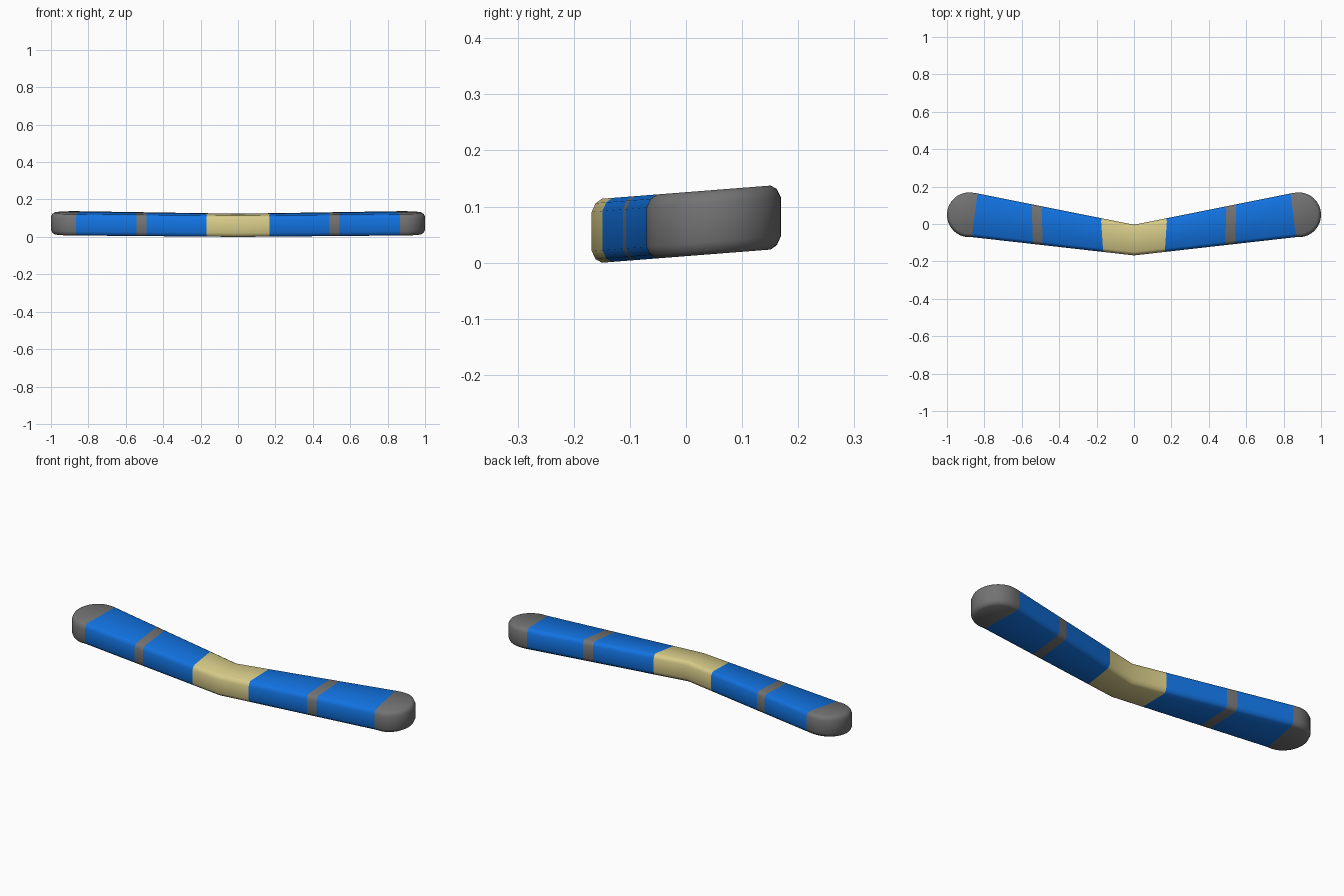
import bpy, bmesh, math
from mathutils import Vector

if "Cube" in bpy.data.objects:
    bpy.data.objects.remove(bpy.data.objects["Cube"])


def make_material(name, rgb):
    m = bpy.data.materials.new(name)
    m.diffuse_color = (*rgb, 1)
    m.use_nodes = True
    m.node_tree.nodes["Principled BSDF"].inputs["Base Color"].default_value = m.diffuse_color
    return m


mats = [make_material("sand_yellow", (0.68, 0.60, 0.25)),
        make_material("bright_blue", (0.006, 0.17, 0.75)),
        make_material("mid_grey", (0.17, 0.17, 0.17))]
# colour of each stretch from the bend outward; everything further is tip
STRETCH = [0, 1, 2, 1]

# plan outline of the right arm: front edge, rounded tip, back edge
front = [(x, -0.168 + 0.113 * x) for x in (0, 0.168, 0.49, 0.543, 0.865)]
back = [(x, -0.004 + 0.2 * x) for x in (0, 0.172, 0.49, 0.543, 0.836)]
CX, CY, R, N = 0.88, 0.049, 0.12, 10
a0, a1 = math.radians(-83.5), math.radians(101)
arc = []
for i in range(2 * N + 1):
    a = a0 + (a1 - a0) * i / (2 * N)
    arc.append((CX + R * math.cos(a), CY + R * math.sin(a)))
outline = [Vector(p) for p in front + arc + back[::-1]]
n = len(outline)


def inset(i, d):
    """Outline point moved inward by d along its mitre."""
    p = outline[i]
    prev = outline[i - 1] if i > 0 else Vector((-outline[1].x, outline[1].y))
    nxt = outline[i + 1] if i < n - 1 else Vector((-outline[-2].x, outline[-2].y))
    e1, e2 = (p - prev).normalized(), (nxt - p).normalized()
    n1, n2 = Vector((-e1.y, e1.x)), Vector((-e2.y, e2.x))
    m = (n1 + n2).normalized()
    return p + m * d / m.dot(n1)


# edge profile: (height, inset), softened top and bottom
T = 0.114
profile = [(0, 0.018), (0.007, 0.007), (0.022, 0),
           (T - 0.022, 0), (T - 0.007, 0.007), (T, 0.018)]

bm = bmesh.new()
rings = []
for z, d in profile:
    ring = []
    for i in range(n):
        q = inset(i, d)
        ring.append(bm.verts.new((q.x, q.y, z + 0.078 * (q.y + 0.15))))
    rings.append(ring)


def add_face(verts, k):
    f = bm.faces.new(list(dict.fromkeys(verts)))
    f.material_index = STRETCH[k] if k < len(STRETCH) else 2


# side walls
for lo, hi in zip(rings, rings[1:]):
    for i in range(n - 1):
        add_face((lo[i], lo[i + 1], hi[i + 1], hi[i]), min(i, n - 2 - i))
# top and bottom, laid as strips across the arm
for ring, up in ((rings[0], False), (rings[-1], True)):
    for i in range(n // 2):
        quad = [ring[i], ring[i + 1], ring[n - 2 - i], ring[n - 1 - i]]
        add_face(quad if up else quad[::-1], i)

me = bpy.data.meshes.new("boomerang")
bm.to_mesh(me)
bm.free()
for m in mats:
    me.materials.append(m)
ob = bpy.data.objects.new("boomerang", me)
bpy.context.collection.objects.link(ob)

# left arm
mir = ob.modifiers.new("mirror", 'MIRROR')
mir.use_axis = (True, False, False)
mir.merge_threshold = 0.0005

bpy.context.view_layer.objects.active = ob
ob.select_set(True)
bpy.ops.object.modifier_apply(modifier="mirror")
bpy.ops.object.shade_smooth_by_angle(angle=math.radians(50))
